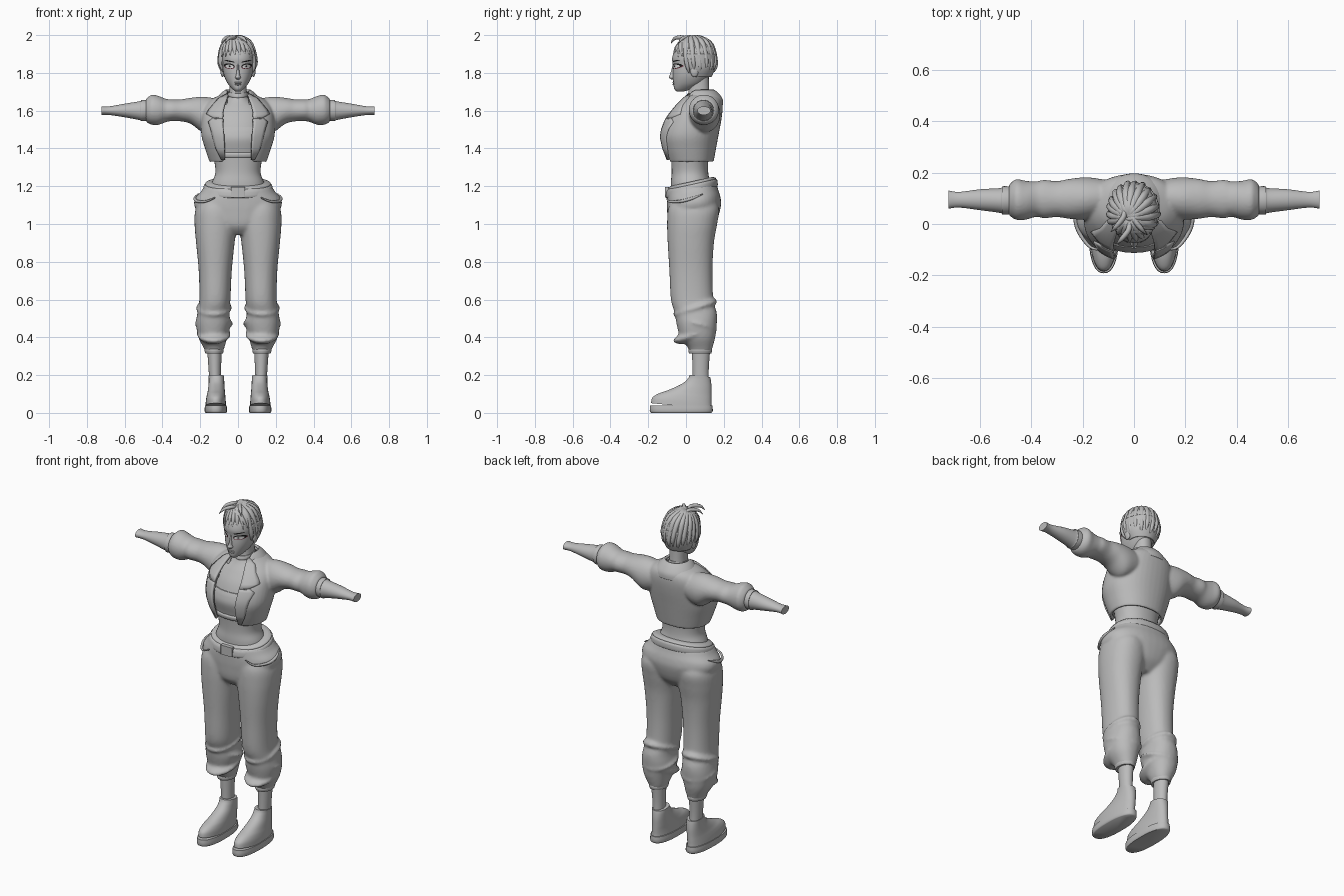
import bpy, bmesh, math
from mathutils import Vector

if "Cube" in bpy.data.objects:
    bpy.data.objects.remove(bpy.data.objects["Cube"])


def material(name, r, g, b):
    m = bpy.data.materials.new(name)
    m.use_nodes = True
    m.diffuse_color = (r, g, b, 1)
    m.node_tree.nodes["Principled BSDF"].inputs["Base Color"].default_value = (r, g, b, 1)
    return m


GREY = material("clay grey", .5, .5, .5)
WHITE = material("eye white", .75, .75, .75)
BLACK = material("lash black", .01, .01, .01)
RED = material("lid dark red", .16, .03, .05)


def finish(name, bm, mat=GREY, mirror=False, thick=0):
    bmesh.ops.recalc_face_normals(bm, faces=bm.faces)
    for f in bm.faces:
        f.smooth = True
    for e in bm.edges:
        e.smooth = e.calc_face_angle(0) < .9
    mesh = bpy.data.meshes.new(name)
    bm.to_mesh(mesh)
    bm.free()
    mesh.materials.append(mat)
    ob = bpy.data.objects.new(name, mesh)
    bpy.context.collection.objects.link(ob)
    if thick:
        mod = ob.modifiers.new("thickness", 'SOLIDIFY')
        mod.thickness, mod.offset = thick, 0
    if mirror:
        ob.modifiers.new("mirror", 'MIRROR')
    return ob


def dense(rows, sub=5):
    """Smooth spline through the rows."""
    out = []
    for i in range(len(rows) - 1):
        a, b, c, d = (rows[max(0, min(len(rows) - 1, i + k))] for k in (-1, 0, 1, 2))
        for s in range(sub):
            t = s / sub
            out.append([q + t * (r - p) / 2 + t * t * (p - 2.5 * q + 2 * r - s4 / 2)
                        + t ** 3 * (1.5 * (q - r) + (s4 - p) / 2) for p, q, r, s4 in zip(a, b, c, d)])
    return out + [list(rows[-1])]


def sym(*rows):
    """Rows of height, half width, front, back."""
    return [(z, -w, w, f, b) for z, w, f, b in rows]


def power(v, p):
    return math.copysign(abs(v) ** (2 / p), v)


def loft(name, rows, axis='z', p=2, gap=0, tilt=0, seg=36, sub=5, **kw):
    """Skin cross-sections given by their extents; gap leaves the front open."""
    bm, rings = bmesh.new(), []
    for h, a0, a1, b0, b1 in dense(rows, sub):
        ca, cb, ra, rb = (a0 + a1) / 2, (b0 + b1) / 2, (a1 - a0) / 2, (b1 - b0) / 2
        start = math.asin(min(.9, gap / ra)) if gap else 0
        ring = []
        for k in range(seg + bool(gap)):
            t = start + (math.tau - 2 * start) * k / seg
            u, v = ca + ra * power(math.sin(t), p), cb - rb * power(math.cos(t), p)
            ring.append(bm.verts.new((u, v, h + tilt * (v - .03)) if axis == 'z' else (h, u, v)))
        rings.append(ring)
    for lo, hi in zip(rings, rings[1:]):
        for k in range(seg):
            n = (k + 1) % len(lo)
            bm.faces.new((lo[k], lo[n], hi[n], hi[k]))
    if not gap:
        bm.faces.new(rings[0])
        bm.faces.new(rings[-1])
    return finish(name, bm, **kw)


def fuse(name, parts, voxel, rounds):
    """Melt overlapping parts into one soft skin."""
    bpy.context.view_layer.update()
    deps, bm = bpy.context.evaluated_depsgraph_get(), bmesh.new()
    for ob in parts:
        bm.from_mesh(ob.evaluated_get(deps).to_mesh())
    for ob in parts:
        bpy.data.objects.remove(ob)
    ob = finish(name, bm)
    mod = ob.modifiers.new("melt", 'REMESH')
    mod.mode, mod.voxel_size, mod.use_smooth_shade = 'VOXEL', voxel, True
    mod = ob.modifiers.new("soften", 'SMOOTH')
    mod.factor, mod.iterations = .5, rounds


def front_y(rows, x, z, p):
    """Depth of a lofted front surface."""
    row = min(dense(rows, 20), key=lambda r: abs(r[0] - z))
    x = min(abs(x) / row[2], .98)
    return (row[3] + row[4]) / 2 - (row[4] - row[3]) / 2 * (1 - x ** p) ** (1 / p)


def tube(name, points, radii, mirror=False):
    """Tapered tube along a smooth path."""
    cu = bpy.data.curves.new(name, 'CURVE')
    cu.dimensions, cu.bevel_depth, cu.bevel_resolution, cu.use_fill_caps = '3D', 1, 2, True
    sp = cu.splines.new('POLY')
    path = dense([(*q, r) for q, r in zip(points, radii)], 4)
    sp.points.add(len(path) - 1)
    for pt, (x, y, z, r) in zip(sp.points, path):
        pt.co, pt.radius = (x, y, z, 1), max(r, .001)
    sp.use_smooth = True
    cu.materials.append(GREY)
    ob = bpy.data.objects.new(name, cu)
    bpy.context.collection.objects.link(ob)
    if mirror:
        ob.modifiers.new("mirror", 'MIRROR')


def ball(name, centre, size, mirror=False):
    bm = bmesh.new()
    bmesh.ops.create_uvsphere(bm, u_segments=20, v_segments=12, radius=1)
    bmesh.ops.scale(bm, vec=size, verts=bm.verts)
    bmesh.ops.translate(bm, vec=centre, verts=bm.verts)
    finish(name, bm, mirror=mirror)


# Shoes and ankles
loft("shoe_soles", [(0, .062, .172, -.185, .135), (.01, .058, .177, -.192, .142),
     (.04, .06, .175, -.19, .14)], p=2.4, sub=2, mirror=True)
loft("shoe_uppers", [(.03, .064, .172, -.185, .137), (.06, .065, .17, -.178, .135),
     (.085, .067, .166, -.145, .135), (.11, .069, .161, -.09, .135), (.15, .072, .156, -.02, .135),
     (.18, .073, .155, .01, .132), (.2, .074, .156, .02, .128)], p=2.2, tilt=-.1, mirror=True)
loft("ankles", [(.12, .09, .15, .035, .125), (.22, .09, .155, .035, .12),
     (.36, .085, .165, .03, .13)], mirror=True)

# Trousers: seat, baggy legs and gathered folds
legs = loft("legs", [(.32, .082, .17, .02, .132), (.345, .072, .182, .01, .14), (.4, .057, .21, -.03, .155),
     (.47, .04, .222, -.05, .163), (.53, .046, .215, -.06, .163), (.6, .04, .205, -.08, .145),
     (.75, .033, .208, -.088, .14), (.9, .018, .222, -.097, .148), (1, .004, .23, -.1, .165),
     (1.08, .01, .225, -.095, .175), (1.14, .04, .19, -.07, .15)], p=2.2, mirror=True)
seat = loft("seat", sym((.95, .08, -.05, .11), (1, .16, -.09, .16), (1.08, .225, -.1, .185),
     (1.13, .23, -.102, .182), (1.17, .197, -.102, .17), (1.2, .178, -.1, .163)), p=2.3, tilt=.1)
folds = [loft("fold", [(z - .03, .07, .19, -.03, .14), (z, .125 - w, .13 + w, -.055 - s / 20, .165),
         (z + .03, .07, .19, -.03, .14)], tilt=s, mirror=True)
         for z, w, s in ((.41, .088, .3), (.48, .1, -.25), (.55, .094, .3))]
fuse("trousers", [legs, seat] + folds, .009, 6)
loft("trouser_cuffs", [(.315, .08, .172, .016, .134), (.33, .076, .177, .012, .138),
     (.35, .08, .175, .016, .134)], mirror=True)
tube("pocket_lips", [(.12, -.1, 1.14), (.17, -.09, 1.12), (.215, -.03, 1.12), (.228, .03, 1.135), (.21, .09, 1.16)],
     (.003, .006, .008, .008, .003), True)

# Belt and buckle
loft("belt", sym((1.165, .175, -.098, .16), (1.172, .185, -.107, .168), (1.205, .18, -.103, .165),
     (1.21, .165, -.09, .15)), p=2.2, tilt=.22, sub=3)
loft("waistband", sym((1.2, .17, -.09, .155), (1.215, .173, -.094, .158), (1.225, .155, -.08, .14)), p=2.2, tilt=.22)
loft("buckle", sym((1.14, .038, -.112, -.09), (1.195, .038, -.112, -.09)), p=8, sub=1)

# Torso, top and neck
torso = sym((1.17, .15, -.08, .14), (1.22, .138, -.08, .128), (1.27, .12, -.076, .118), (1.33, .125, -.078, .118),
     (1.4, .14, -.085, .13), (1.47, .15, -.1, .14), (1.55, .145, -.075, .15), (1.61, .125, -.035, .15),
     (1.655, .065, 0, .14), (1.69, .047, .012, .125), (1.79, .045, .02, .12))
loft("torso", torso, p=2.2)
top = sym((1.365, .14, -.09, .13), (1.4, .145, -.098, .135), (1.46, .155, -.112, .145), (1.5, .155, -.105, .145),
     (1.525, .15, -.093, .145))
loft("cropped_top", top, p=2.3, tilt=.1)
loft("top_band", sym((1.362, .14, -.095, .132), (1.37, .145, -.1, .137), (1.385, .146, -.102, .137),
     (1.392, .142, -.094, .132)), p=2.3, tilt=.1, sub=3)
loft("choker", sym((1.672, .05, .005, .13), (1.678, .053, .003, .132), (1.695, .05, .008, .128)), tilt=.15, sub=3)

# Open jacket with sleeves
shell = sym((1.33, .142, -.092, .137), (1.4, .165, -.118, .15), (1.47, .185, -.13, .163), (1.55, .185, -.105, .178),
     (1.61, .175, -.06, .185), (1.65, .14, -.025, .182), (1.675, .09, .0, .165), (1.69, .062, .01, .145))
coat = loft("coat", shell, p=2.2, gap=.072, thick=.018)
sleeves = loft("sleeves", [(.1, .04, .17, 1.51, 1.66), (.18, .018, .182, 1.485, 1.674), (.25, .02, .176, 1.53, 1.668),
     (.3, .027, .167, 1.543, 1.66), (.35, .022, .172, 1.545, 1.66), (.38, .028, .166, 1.54, 1.662),
     (.42, .017, .168, 1.525, 1.678), (.455, .015, .175, 1.525, 1.685), (.475, .025, .165, 1.533, 1.672),
     (.488, .035, .15, 1.545, 1.66)], axis='x', mirror=True)
fuse("jacket", [coat, sleeves], .007, 5)
loft("forearms", [(.45, .04, .145, 1.55, 1.655), (.51, .037, .147, 1.545, 1.657), (.52, .043, .14, 1.55, 1.65),
     (.6, .054, .135, 1.565, 1.637), (.68, .064, .125, 1.577, 1.623), (.722, .06, .13, 1.577, 1.623)],
     axis='x', mirror=True)
loft("collar", sym((1.63, .125, -.01, .19), (1.66, .108, -.005, .187), (1.69, .082, .005, .165),
     (1.705, .062, .015, .145)), gap=.058, thick=.014)


def lapel(name, rows):
    """Folded plate lying on the jacket front."""
    bm, grid = bmesh.new(), []
    for z, inner, outer in rows:
        xs = [inner + (outer - inner) * k / 5 for k in range(6)]
        grid.append([bm.verts.new((x, front_y(shell, x, z, 2.2) - .012, z)) for x in xs])
    for lo, hi in zip(grid, grid[1:]):
        for k in range(5):
            bm.faces.new((lo[k], lo[k + 1], hi[k + 1], hi[k]))
    finish(name, bm, mirror=True, thick=.012)


lapel("lower_lapels", [(1.34, .07, .085), (1.4, .071, .115), (1.46, .073, .132), (1.5, .077, .142),
      (1.54, .08, .155), (1.56, .08, .13)])
lapel("upper_lapels", [(1.555, .08, .12), (1.58, .08, .165), (1.6, .077, .155), (1.63, .07, .13),
      (1.66, .06, .105), (1.685, .052, .06)])

# Head, nose, lips and ears
face = sym((1.702, .014, -.05, -.01), (1.715, .03, -.062, .03), (1.74, .052, -.066, .08), (1.77, .068, -.069, .11),
     (1.8, .077, -.07, .13), (1.84, .082, -.069, .145), (1.88, .086, -.073, .15), (1.93, .08, -.052, .14),
     (1.97, .045, 0, .1))
loft("head", face, p=2.2, seg=48)
loft("nose", sym((1.766, .007, -.078, -.05), (1.776, .015, -.091, -.05), (1.79, .01, -.086, -.05),
     (1.82, .007, -.076, -.05), (1.85, .006, -.07, -.05)))
for z, w in ((1.748, .022), (1.739, .018)):
    ball("lip", (0, -.061, z), (w, .011, .005))
ball("ears", (.082, .045, 1.81), (.011, .022, .032), True)


def decal(name, cx, cz, w, h, slant, lift, mat):
    """Almond plate hugging the face."""
    bm, rings = bmesh.new(), []
    for r in (.05, .4, .7, 1):
        ring = []
        for k in range(24):
            t = math.tau * k / 24
            x, z = cx + r * w * math.cos(t), cz + r * (h * math.sin(t) + slant * math.cos(t))
            ring.append(bm.verts.new((x, front_y(face, x, z, 2.2) - lift, z)))
        rings.append(ring)
    for lo, hi in zip(rings, rings[1:]):
        for k in range(24):
            bm.faces.new((lo[k], lo[k - 1], hi[k - 1], hi[k]))
    bm.faces.new(rings[0])
    finish(name, bm, mat, mirror=True)


# Painted eyes and brows
decal("eye_lids", .046, 1.835, .029, .014, .003, .002, RED)
decal("eye_lashes", .046, 1.837, .028, .013, .003, .003, BLACK)
decal("eyeballs", .045, 1.834, .022, .0095, .002, .004, WHITE)
decal("irises", .044, 1.835, .009, .009, 0, .005, GREY)
decal("pupils", .044, 1.835, .004, .004, 0, .006, BLACK)
decal("brows", .045, 1.862, .026, .0035, .005, .003, BLACK)

# Hair: cap, back shell and swept locks
middle, radii = Vector((-.002, .047, 1.87)), Vector((.096, .114, .114))
loft("hair_cap", sym((1.885, .09, -.07, .157), (1.91, .092, -.065, .157), (1.94, .08, -.04, .145),
     (1.97, .053, -.01, .115), (1.982, .02, .03, .07)))
loft("hair_back", sym((1.78, .068, .0, .13), (1.82, .088, -.03, .148), (1.86, .094, -.055, .157),
     (1.9, .093, -.06, .157)), gap=.082, thick=.01)


def lock(start, azimuth, drop, width, flare=0):
    """One tapered strand combed over the skull."""
    end = Vector((math.sin(azimuth) * math.cos(drop), -math.cos(azimuth) * math.cos(drop), math.sin(drop)))
    path = []
    for k in range(6):
        d = (start.lerp(end, k / 5) + Vector((0, 0, .35 * math.sin(math.pi * k / 5)))).normalized()
        path.append(middle + d * radii * (1 + flare * (k == 5)))
    tube("hair_lock", path, [width * s for s in (.5, .9, 1.1, 1, .75, .08)])


crown = Vector((-.25, -.2, .95))
for k in range(22):
    a = math.tau * (k + .5) / 22 - math.pi
    drop = .12 if abs(a) < 1.1 else -.62 - .12 * (k % 2)
    lock(crown, a, drop, .016, .04)
for k in range(5):
    lock(Vector((-.45, -.55 + .1 * k, .6 + .1 * k)), .95 + .15 * k, .1 + .08 * k, .015)
for x, y, s in ((-.02, -.02, -1), (.0, .02, 1), (-.04, .03, -1)):
    tube("hair_tuft", [(x, y + .04, 1.972), (x, y, 1.988), (x + s * .03, y - .04, 1.982), (x + s * .05, y - .06, 1.955)],
         (.008, .011, .009, .001))
